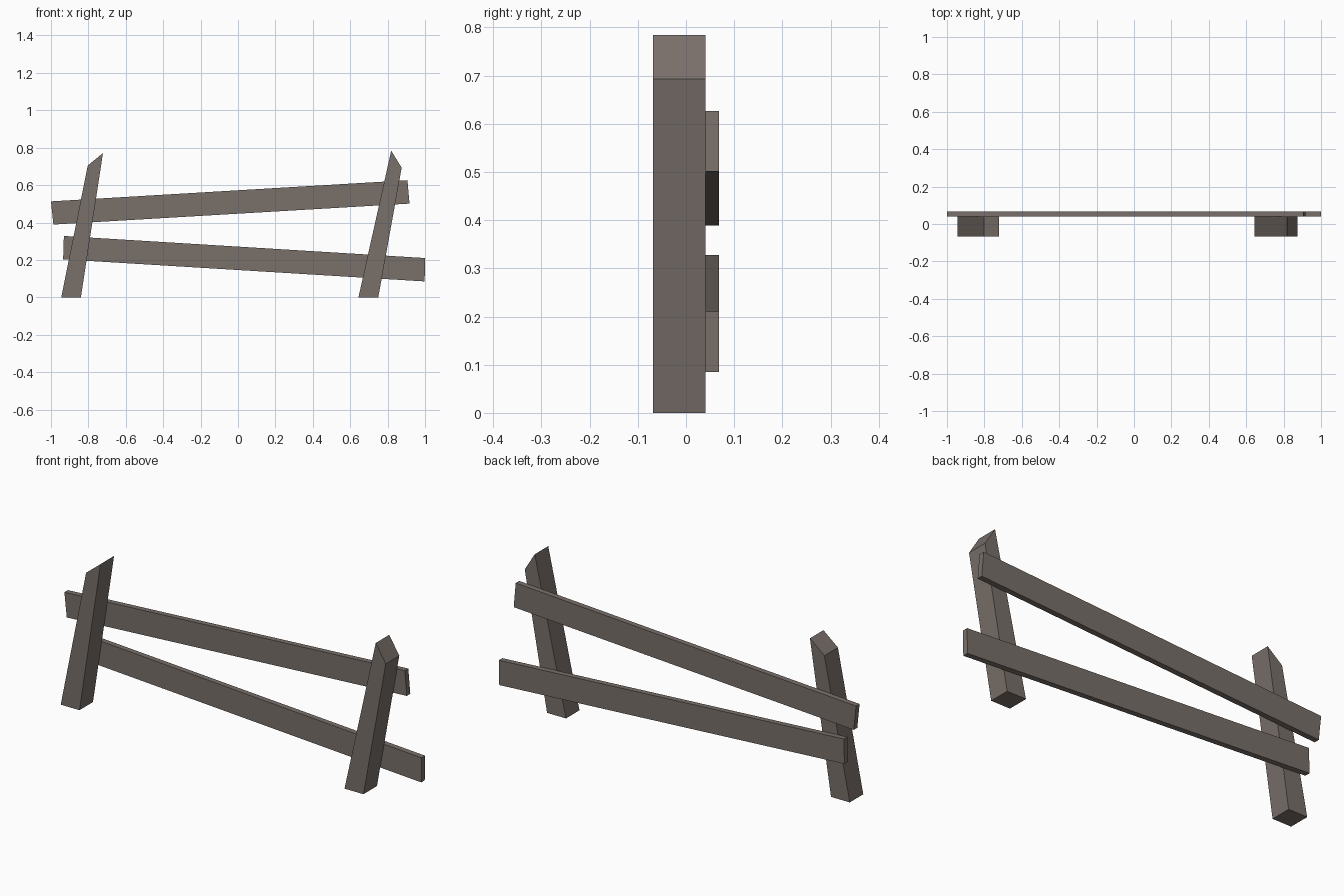
import bpy

if "Cube" in bpy.data.objects:
    bpy.data.objects.remove(bpy.data.objects["Cube"])

# Single weathered wood colour
wood = bpy.data.materials.new("weathered wood")
wood.diffuse_color = (0.19, 0.16, 0.143, 1)
wood.use_nodes = True
wood.node_tree.nodes["Principled BSDF"].inputs["Base Color"].default_value = wood.diffuse_color


def board(name, outline, y0, y1):
    """Extrude a front-view (x, z) outline, counter-clockwise, from y0 to y1."""
    n = len(outline)
    verts = [(x, y, z) for y in (y0, y1) for x, z in outline]
    faces = [tuple(range(n)), tuple(reversed(range(n, 2 * n)))]
    faces += [(i, i + n, (i + 1) % n + n, (i + 1) % n) for i in range(n)]
    mesh = bpy.data.meshes.new(name)
    mesh.from_pydata(verts, [], faces)
    mesh.materials.append(wood)
    obj = bpy.data.objects.new(name, mesh)
    bpy.context.collection.objects.link(obj)


# Leaning posts with slanted tops
POST = (-0.068, 0.04)
board("left_post", [(-0.945, 0), (-0.84, 0), (-0.722, 0.771), (-0.803, 0.705)], *POST)
board("right_post", [(0.644, 0), (0.75, 0), (0.875, 0.693), (0.819, 0.784)], *POST)

# Crooked rails nailed to the back of the posts
RAIL = (0.04, 0.068)
board("upper_rail", [(-0.987, 0.389), (0.917, 0.501), (0.906, 0.626), (-1.0, 0.513)], *RAIL)
board("lower_rail", [(-0.935, 0.203), (0.998, 0.085), (1.0, 0.21), (-0.931, 0.328)], *RAIL)
